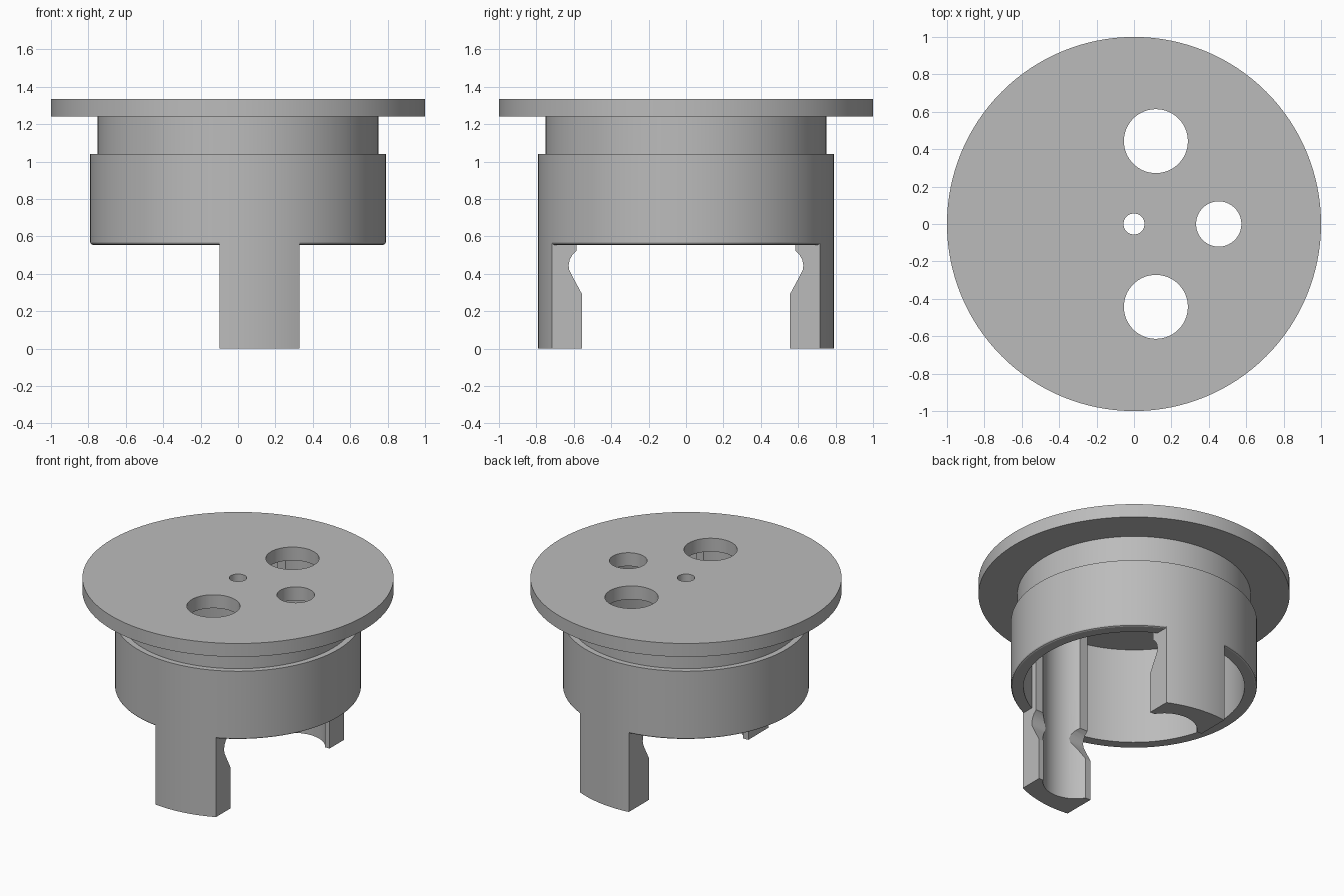
import bpy, bmesh, math
from mathutils import Matrix

cube = bpy.data.objects.get("Cube")
if cube:
    bpy.data.objects.remove(cube, do_unlink=True)

grey = bpy.data.materials.new("light grey")
grey.use_nodes = True
colour = (0.5, 0.5, 0.5, 1)
grey.diffuse_color = colour
grey.node_tree.nodes["Principled BSDF"].inputs["Base Color"].default_value = colour


def finish(bm, name):
    bmesh.ops.recalc_face_normals(bm, faces=bm.faces)
    mesh = bpy.data.meshes.new(name)
    bm.to_mesh(mesh)
    bm.free()
    mesh.materials.append(grey)
    ob = bpy.data.objects.new(name, mesh)
    bpy.context.collection.objects.link(ob)
    return ob


def lathe(name, profile, steps=128):
    """Revolve a (radius, z) outline that starts and ends on the axis."""
    bm = bmesh.new()
    verts = [bm.verts.new((r, 0, z)) for r, z in profile]
    edges = [bm.edges.new(pair) for pair in zip(verts, verts[1:])]
    bmesh.ops.spin(bm, geom=verts + edges, cent=(0, 0, 0), axis=(0, 0, 1),
                   angle=2 * math.pi, steps=steps, use_merge=True)
    bmesh.ops.remove_doubles(bm, verts=bm.verts, dist=1e-5)
    return finish(bm, name)


def bore(name, x, y, radius, bottom, top):
    bm = bmesh.new()
    bmesh.ops.create_cone(bm, cap_ends=True, segments=64, radius1=radius, radius2=radius,
                          depth=top - bottom,
                          matrix=Matrix.Translation((x, y, (top + bottom) / 2)))
    return finish(bm, name)


def carve(ob, cutter, operation):
    cutter.hide_render = True
    mod = ob.modifiers.new("carve", 'BOOLEAN')
    mod.operation, mod.object, mod.solver = operation, cutter, 'EXACT'
    bpy.context.view_layer.objects.active = ob
    bpy.ops.object.modifier_apply(modifier=mod.name)
    bpy.data.objects.remove(cutter, do_unlink=True)


def smooth(ob):
    bpy.ops.object.select_all(action='DESELECT')
    ob.select_set(True)
    bpy.context.view_layer.objects.active = ob
    bpy.ops.object.shade_smooth_by_angle(angle=math.radians(25))


ROOF, TOP, RIM = 1.24, 1.335, 0.555
PLUG_X, PLUG_Y = 0.117, 0.443

# Hollow cup with neck and flange
cup = lathe("flanged_cup", [
    (0, ROOF), (0.71, ROOF), (0.71, RIM), (0.778, RIM), (0.786, RIM + 0.004), (0.79, RIM + 0.012),
    (0.79, 1.04), (0.75, 1.04), (0.75, ROOF), (1, ROOF), (1, TOP), (0, TOP)])

# Holes through the flange
for x, y, radius in [(0, 0, 0.056), (0.453, 0, 0.121),
                     (PLUG_X, PLUG_Y, 0.171), (PLUG_X, -PLUG_Y, 0.171)]:
    carve(cup, bore("hole_cutter", x, y, radius, 1.1, 1.5), 'DIFFERENCE')
smooth(cup)

# Notched legs that run up inside the cup as ribs
notch = [(0.85, 0), (0.555, 0), (0.555, 0.29), (0.612, 0.395), (0.624, 0.42), (0.628, 0.445),
         (0.622, 0.475), (0.607, 0.503), (0.585, 0.523), (0.585, ROOF + 0.02), (0.85, ROOF + 0.02)]
for side, name in [(-1, "front_leg"), (1, "back_leg")]:
    bm = bmesh.new()
    face = bm.faces.new([bm.verts.new((-0.1, side * y, z)) for y, z in notch])
    swept = bmesh.ops.extrude_face_region(bm, geom=[face])["geom"]
    bmesh.ops.translate(bm, vec=(0.43, 0, 0),
                        verts=[v for v in swept if isinstance(v, bmesh.types.BMVert)])
    leg = finish(bm, name)
    # Outer surface follows the cup, then tucks inside its wall
    clip = lathe("leg_clip", [(0, -0.1), (0.79, -0.1), (0.79, RIM + 0.015),
                              (0.73, RIM + 0.015), (0.73, 1.4), (0, 1.4)])
    carve(leg, clip, 'INTERSECT')
    # Round channel down the inner face
    carve(leg, bore("channel_cutter", PLUG_X, side * PLUG_Y, 0.21, -0.1, 1.5), 'DIFFERENCE')
    smooth(leg)
